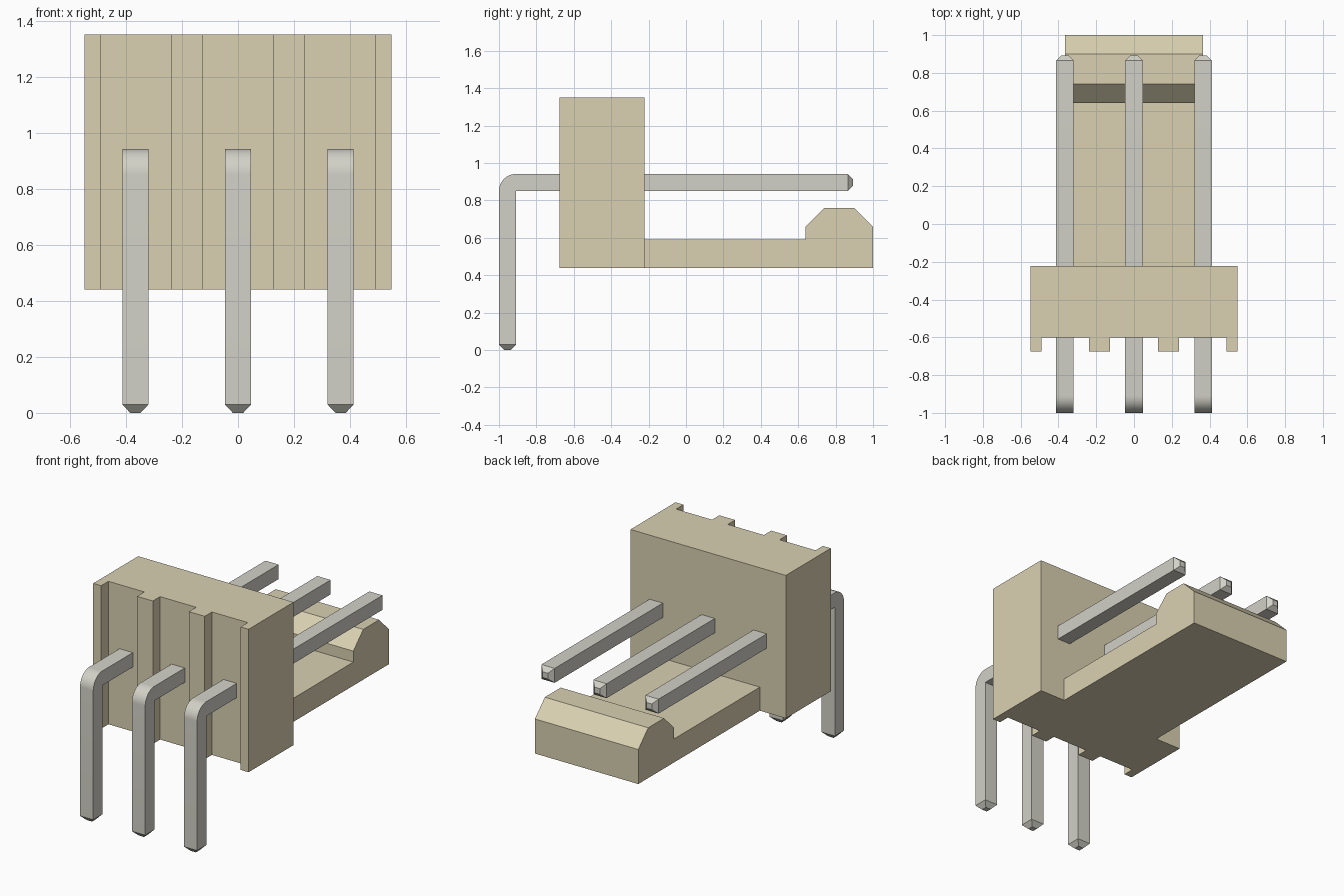
import bpy
import bmesh
import math

cube = bpy.data.objects.get("Cube")
if cube:
    bpy.data.objects.remove(cube, do_unlink=True)


def material(name, rgb):
    m = bpy.data.materials.new(name)
    m.use_nodes = True
    m.diffuse_color = (*rgb, 1)
    m.node_tree.nodes["Principled BSDF"].inputs["Base Color"].default_value = (*rgb, 1)
    return m


beige = material("beige plastic", (0.70, 0.638, 0.445))
metal = material("tinned metal", (0.645, 0.638, 0.572))


def finish(name, bm, mat):
    bmesh.ops.remove_doubles(bm, verts=bm.verts, dist=1e-5)
    bmesh.ops.recalc_face_normals(bm, faces=bm.faces)
    mesh = bpy.data.meshes.new(name)
    bm.to_mesh(mesh)
    bm.free()
    mesh.materials.append(mat)
    ob = bpy.data.objects.new(name, mesh)
    bpy.context.collection.objects.link(ob)
    return ob


def loft(name, rings, mat):
    """Skin a list of equal-sized closed rings and cap both ends."""
    bm = bmesh.new()
    loops = [[bm.verts.new(p) for p in ring] for ring in rings]
    for a, b in zip(loops, loops[1:]):
        for i in range(len(a)):
            j = (i + 1) % len(a)
            bm.faces.new((a[i], a[j], b[j], b[i]))
    bm.faces.new(loops[0])
    bm.faces.new(loops[-1])
    return finish(name, bm, mat)


# Housing: ribbed plan outline extruded upwards
FRONT, RECESS, BACK = -0.675, -0.602, -0.223
half = [(0.127, RECESS), (0.127, FRONT), (0.238, FRONT), (0.238, RECESS),
        (0.491, RECESS), (0.491, FRONT), (0.547, FRONT), (0.547, BACK)]
plan = half + [(-x, y) for x, y in reversed(half)]
loft("housing", [[(x, y, z) for x, y in plan] for z in (0.44, 1.35)], beige)

# Locking ramp: side profile extruded across the width
side = [(BACK, 0.44), (1.0, 0.44), (1.0, 0.66), (0.90, 0.76),
        (0.74, 0.76), (0.64, 0.66), (0.64, 0.59), (BACK, 0.59)]
loft("locking_ramp", [[(x, y, z) for y, z in side] for x in (-0.364, 0.364)], beige)

# Bent square pins with chamfered tips
W, H, TIP, CH = 0.092, 0.0465, 0.03, 0.028
INNER_Y, INNER_Z = -1.0 + W, 0.85


def pin_ring(cx, inner, outer, hw):
    return [(cx - hw, *inner), (cx + hw, *inner), (cx + hw, *outer), (cx - hw, *outer)]


def pin(name, cx):
    rings = [pin_ring(cx, (INNER_Y - CH, 0), (-1 + CH, 0), H - CH),
             pin_ring(cx, (INNER_Y, TIP), (-1, TIP), H)]
    for i in range(13):
        a = math.radians(90 * i / 12)
        outer = (INNER_Y - W * math.cos(a), INNER_Z + W * math.sin(a))
        rings.append(pin_ring(cx, (INNER_Y, INNER_Z), outer, H))
    top = INNER_Z + W
    rings.append(pin_ring(cx, (0.865, INNER_Z), (0.865, top), H))
    rings.append(pin_ring(cx, (0.893, INNER_Z + CH), (0.893, top - CH), H - CH))
    ob = loft(name, rings, metal)
    bpy.ops.object.select_all(action='DESELECT')
    ob.select_set(True)
    bpy.context.view_layer.objects.active = ob
    bpy.ops.object.shade_smooth_by_angle(angle=math.radians(30))


for name, x in (("pin_right", -0.366), ("pin_middle", 0.0), ("pin_left", 0.366)):
    pin(name, x)
